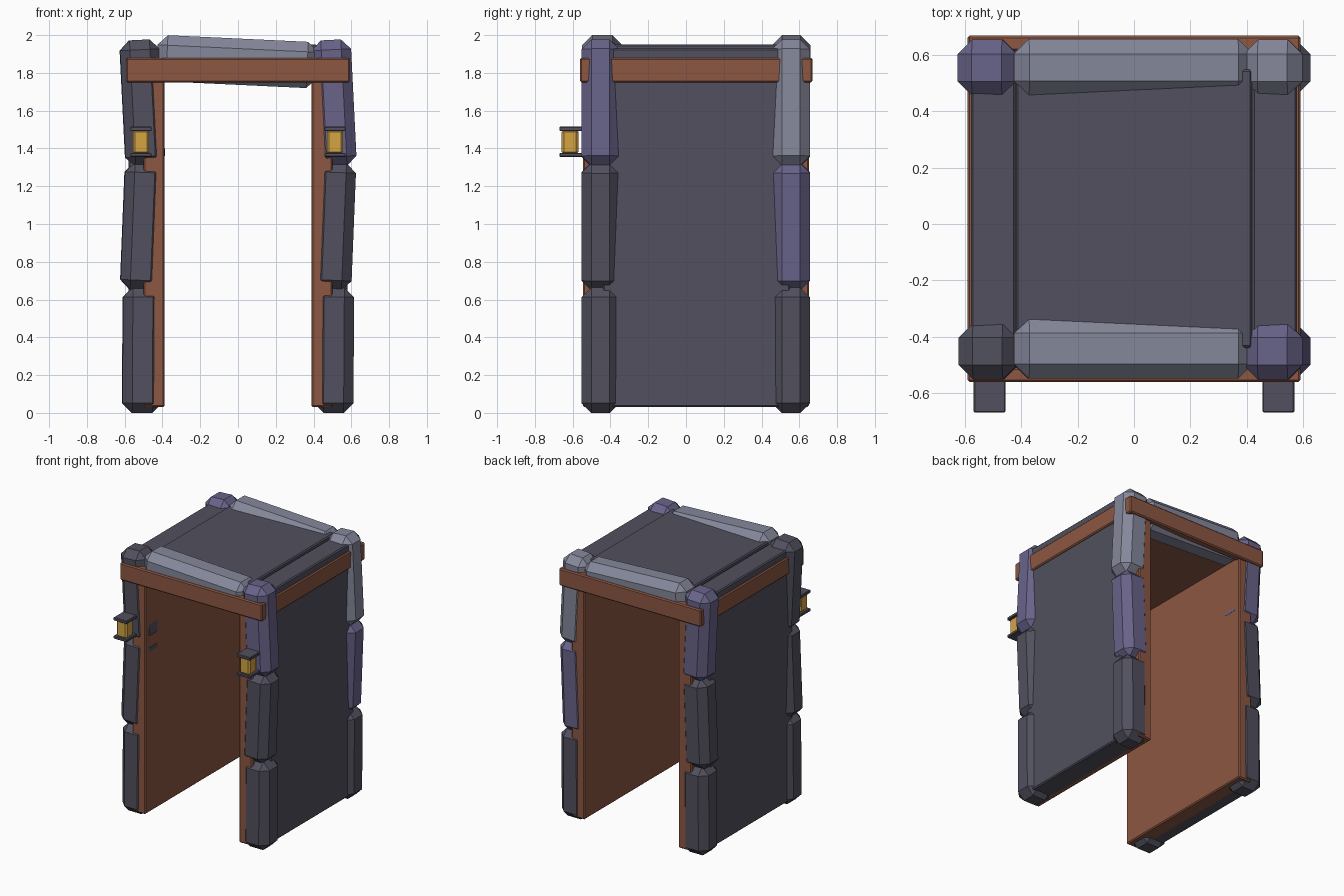
import bpy, bmesh
from mathutils import Matrix, Vector

if "Cube" in bpy.data.objects:
    bpy.data.objects.remove(bpy.data.objects["Cube"], do_unlink=True)


def material(name, rgb):
    """Flat material from an 8-bit sRGB colour."""
    lin = [((c / 255 + 0.055) / 1.055) ** 2.4 for c in rgb] + [1.0]
    m = bpy.data.materials.new(name)
    m.use_nodes = True
    m.diffuse_color = lin
    bsdf = m.node_tree.nodes["Principled BSDF"]
    bsdf.inputs["Base Color"].default_value = lin
    bsdf.inputs["Roughness"].default_value = 0.9
    return m


DARK = material("dark_slate", (81, 80, 94))
PURPLE = material("purple_stone", (104, 99, 137))
LIGHT = material("light_stone", (133, 136, 155))
WOOD = material("brown_wood", (140, 87, 66))
GOLD = material("lantern_gold", (212, 164, 68))


def block(name, mat, x, y, z, bevel=0.008, tilt=0.0):
    """Chamfered box from (min, max) ranges, tilted about the y axis."""
    lo, hi = Vector((x[0], y[0], z[0])), Vector((x[1], y[1], z[1]))
    bm = bmesh.new()
    bmesh.ops.create_cube(bm, size=1)
    bmesh.ops.scale(bm, vec=hi - lo, verts=bm.verts)
    bmesh.ops.bevel(bm, geom=bm.edges[:], offset=bevel, segments=1, affect='EDGES')
    bmesh.ops.rotate(bm, matrix=Matrix.Rotation(tilt, 3, 'Y'), verts=bm.verts)
    mesh = bpy.data.meshes.new(name)
    bm.to_mesh(mesh)
    bm.free()
    mesh.materials.append(mat)
    ob = bpy.data.objects.new(name, mesh)
    ob.location = (lo + hi) / 2
    bpy.context.collection.objects.link(ob)
    return ob


def span(side, a, b):
    """Mirror an x range to the chosen side."""
    return sorted((side * a, side * b))


FRONT, BACK = (-0.553, -0.352), (0.455, 0.656)
SIDES = (("right", -1), ("left", 1))

# Side walls: wooden lining, slate cladding and a rail along the top
for label, s in SIDES:
    block(f"{label}_wall_lining", WOOD, span(s, 0.39, 0.5), (-0.546, 0.65), (0.03, 1.84))
    block(f"{label}_wall_cladding", DARK, span(s, 0.42, 0.58), (-0.44, 0.55), (0.03, 1.93))
    block(f"{label}_side_rail", WOOD, span(s, 0.54, 0.592), (-0.53, 0.66), (1.75, 1.88))

# Roof: wooden ceiling and slate slab
block("ceiling", WOOD, (-0.45, 0.45), (-0.54, 0.645), (1.76, 1.83))
block("roof_slab", DARK, (-0.42, 0.42), (-0.44, 0.55), (1.82, 1.95))

# Front and back rails, with a tilted lintel stone over each
for label, rail_y, stone_y in (("front", (-0.562, -0.51), (-0.55, -0.335)),
                               ("back", (0.615, 0.67), (0.455, 0.658))):
    block(f"{label}_rail", WOOD, (-0.592, 0.592), rail_y, (1.75, 1.88))
    block(f"{label}_lintel_stone", LIGHT, (-0.43, 0.42), stone_y, (1.737, 1.982),
          0.053, 0.047)

# Corner columns of three stacked stones, colours from bottom to top
columns = (("front_right", -0.505, FRONT, (DARK, DARK, DARK)),
           ("front_left", 0.508, FRONT, (DARK, DARK, PURPLE)),
           ("back_right", -0.508, BACK, (DARK, DARK, PURPLE)),
           ("back_left", 0.508, BACK, (DARK, PURPLE, LIGHT)))
levels = (("lower", 0.0, 0.665, 0.006), ("middle", 0.65, 1.325, 0.04),
          ("upper", 1.305, 1.975, -0.05))
for label, cx, y, mats in columns:
    for (level, z0, z1, tilt), mat in zip(levels, mats):
        block(f"{label}_{level}_stone", mat, (cx - 0.105, cx + 0.105), y, (z0, z1),
              0.052, tilt)

# Lanterns on the front columns
for label, s in SIDES:
    block(f"{label}_lantern_glass", GOLD, span(s, 0.47, 0.556), (-0.658, -0.57), (1.37, 1.5), 0.012)
    for part, z in (("base", (1.355, 1.376)), ("cap", (1.492, 1.515))):
        block(f"{label}_lantern_{part}", DARK, span(s, 0.457, 0.57), (-0.67, -0.55), z, 0.004)
